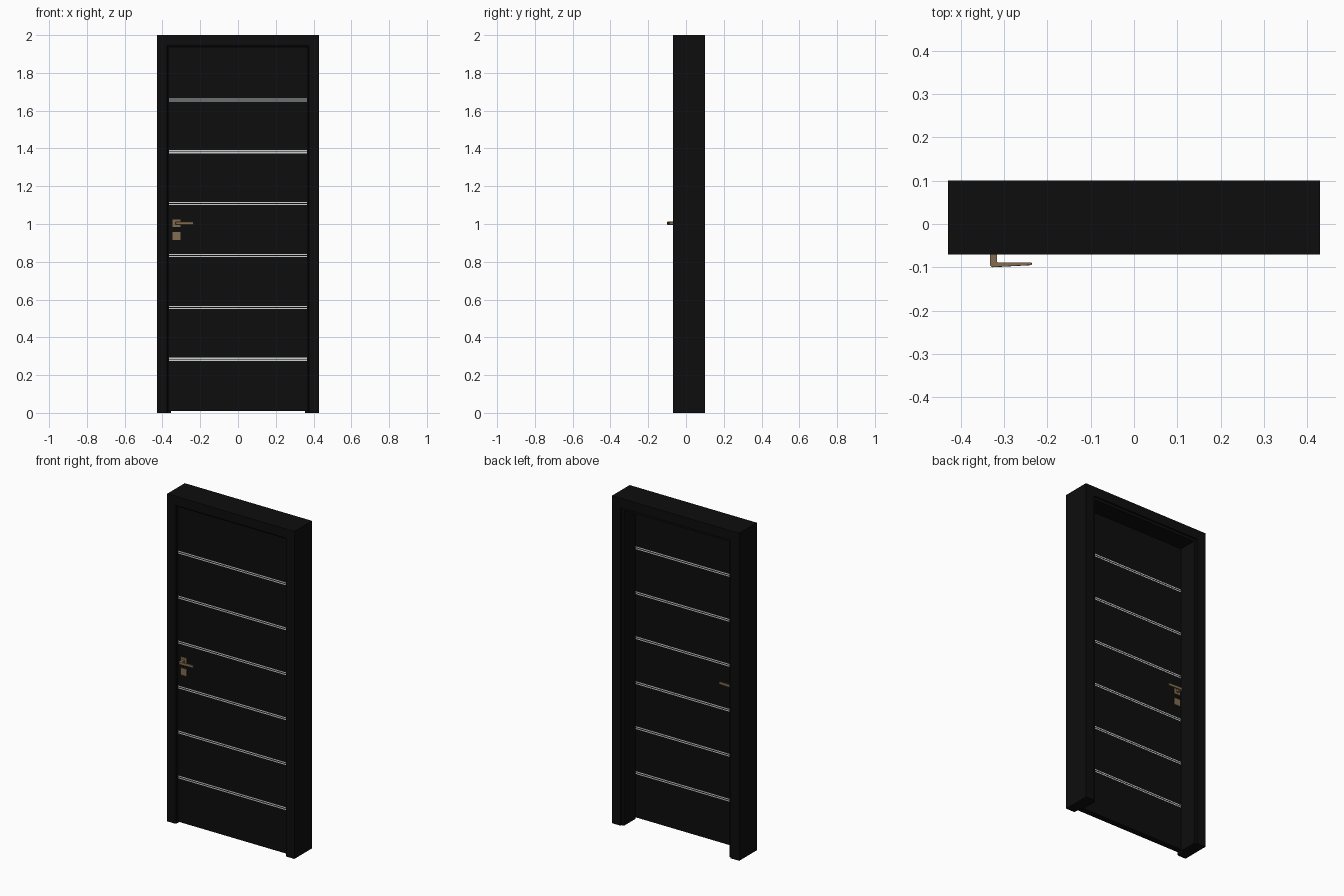
import bpy, bmesh, math
from mathutils import Vector

if "Cube" in bpy.data.objects:
    bpy.data.objects.remove(bpy.data.objects["Cube"])


def material(name, rgb):
    m = bpy.data.materials.new(name)
    m.diffuse_color = (*rgb, 1)
    m.use_nodes = True
    m.node_tree.nodes["Principled BSDF"].inputs["Base Color"].default_value = m.diffuse_color
    return m


BLACK = material("black_lacquer", (0.004, 0.004, 0.004))
SILVER = material("silver_inlay", (0.62, 0.65, 0.63))
BRONZE = material("bronze", (0.23, 0.15, 0.08))


def finish(name, bm, mat, bevel=0.0):
    bmesh.ops.recalc_face_normals(bm, faces=bm.faces)
    me = bpy.data.meshes.new(name)
    bm.to_mesh(me)
    bm.free()
    me.materials.append(mat)
    ob = bpy.data.objects.new(name, me)
    bpy.context.collection.objects.link(ob)
    if bevel:
        mod = ob.modifiers.new("bevel", 'BEVEL')
        mod.width = bevel
        mod.segments = 2
    return ob


def box(name, x, y, z, mat, bevel=0.0):
    bm = bmesh.new()
    bmesh.ops.create_cube(bm, size=1)
    for v in bm.verts:
        v.co = Vector([a + (c + 0.5) * (b - a) for c, (a, b) in zip(v.co, (x, y, z))])
    return finish(name, bm, mat, bevel)


# Door frame: stepped profile (inset from outside, y) swept up, across and down
HALF, TOP = 0.43, 2.0
profile = [(0, -0.07), (0.055, -0.07), (0.06, -0.066), (0.06, -0.02), (0.074, -0.02),
           (0.074, 0.09), (0.058, 0.09), (0.058, 0.10), (0, 0.10)]
bm = bmesh.new()
rings = []
for side, top in ((-1, 0), (-1, 1), (1, 1), (1, 0)):
    rings.append([bm.verts.new((side * (HALF - d), y, (TOP - d) if top else 0))
                  for d, y in profile])
n = len(profile)
for a, b in zip(rings, rings[1:]):
    for i in range(n):
        j = (i + 1) % n
        bm.faces.new((a[i], a[j], b[j], b[i]))
bm.faces.new(rings[0])
bm.faces.new(rings[-1])
finish("door_frame", bm, BLACK)

# Door leaf
FRONT, BACK = -0.056, -0.0205
box("door_leaf", (-0.367, 0.367), (FRONT, BACK), (0.01, 1.938), BLACK)

# Paired metal inlay lines on both faces
for k in range(6):
    z = 0.284 + 0.2746 * k
    for off in (-0.0055, 0.0055):
        for face, y in (("front", FRONT), ("back", BACK)):
            box(f"inlay_{face}", (-0.364, 0.364), (y - 0.0008, y + 0.0008),
                (z + off - 0.003, z + off + 0.003), SILVER)

# Handle sets: rose, key plate and bent lever on each face
for face, y0, s in (("front", FRONT, -1), ("back", BACK, 1)):
    def span(a, b):
        return tuple(sorted((y0 + s * a, y0 + s * b)))
    box(f"handle_rose_{face}", (-0.346, -0.304), span(0, 0.007), (0.983, 1.025), BRONZE, 0.001)
    box(f"key_plate_{face}", (-0.346, -0.304), span(0, 0.007), (0.914, 0.958), BRONZE, 0.001)
    # Lever: L-shaped plan outline extruded in height
    plan = [(-0.333, 0.005), (-0.333, 0.039), (-0.328, 0.044), (-0.236, 0.039),
            (-0.236, 0.033), (-0.316, 0.033), (-0.316, 0.005)]
    bm = bmesh.new()
    f = bm.faces.new([bm.verts.new((x, y0 + s * d, 0.996)) for x, d in plan])
    ext = bmesh.ops.extrude_face_region(bm, geom=[f])
    for v in ext["geom"]:
        if isinstance(v, bmesh.types.BMVert):
            v.co.z += 0.016
    finish(f"lever_{face}", bm, BRONZE, 0.0015)
